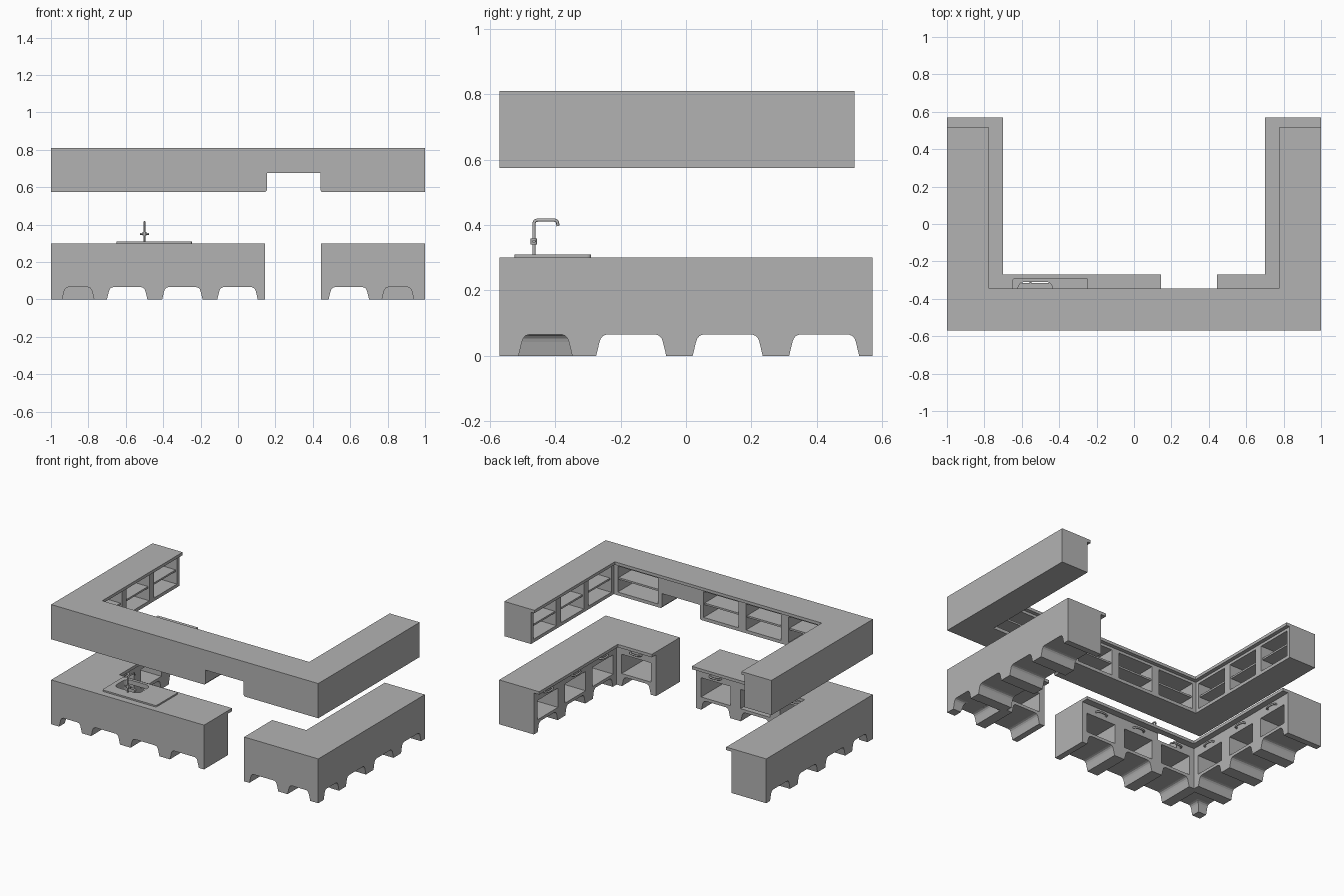
import bpy, bmesh, math
from mathutils import Vector

if "Cube" in bpy.data.objects:
    bpy.data.objects.remove(bpy.data.objects["Cube"], do_unlink=True)

grey = bpy.data.materials.new("plain grey")
grey.use_nodes = True
grey.diffuse_color = (0.45, 0.45, 0.45, 1)
grey.node_tree.nodes["Principled BSDF"].inputs["Base Color"].default_value = (0.45, 0.45, 0.45, 1)


def finish(name, bm):
    bmesh.ops.recalc_face_normals(bm, faces=bm.faces)
    mesh = bpy.data.meshes.new(name)
    bm.to_mesh(mesh)
    bm.free()
    mesh.materials.append(grey)
    obj = bpy.data.objects.new(name, mesh)
    bpy.context.collection.objects.link(obj)
    return obj


def prism(name, pts, axis, a, b):
    """Extrude a 2D outline along an axis from a to b."""
    place = {"x": lambda u, v, w: (w, u, v),
             "y": lambda u, v, w: (u, w, v),
             "z": lambda u, v, w: (u, v, w)}[axis]
    bm = bmesh.new()
    low = [bm.verts.new(place(u, v, a)) for u, v in pts]
    high = [bm.verts.new(place(u, v, b)) for u, v in pts]
    bm.faces.new(low)
    bm.faces.new(high)
    n = len(pts)
    for i in range(n):
        j = (i + 1) % n
        bm.faces.new((low[i], low[j], high[j], high[i]))
    return finish(name, bm)


def box(name, x, y, z):
    return prism(name, [(x[0], y[0]), (x[1], y[0]), (x[1], y[1]), (x[0], y[1])], "z", *z)


def round_rect(x0, x1, y0, y1, r, steps=5):
    pts = []
    for k, (cx, cy) in enumerate([(x1 - r, y1 - r), (x0 + r, y1 - r), (x0 + r, y0 + r), (x1 - r, y0 + r)]):
        for i in range(steps + 1):
            t = math.pi / 2 * (k + i / steps)
            pts.append((cx + r * math.cos(t), cy + r * math.sin(t)))
    return pts


def cut(obj, cutters):
    for c in cutters:
        mod = obj.modifiers.new("cut", "BOOLEAN")
        mod.object, mod.operation, mod.solver = c, "DIFFERENCE", "EXACT"
        bpy.context.view_layer.objects.active = obj
        bpy.ops.object.modifier_apply(modifier=mod.name)


def remove(objs):
    for o in objs:
        bpy.data.objects.remove(o, do_unlink=True)


def tube(name, pts, radius, smooth_path=False):
    curve = bpy.data.curves.new(name, "CURVE")
    curve.dimensions = "3D"
    curve.bevel_depth, curve.bevel_resolution, curve.use_fill_caps = radius, 2, True
    sp = curve.splines.new("POLY")
    sp.points.add(len(pts) - 1)
    for p, co in zip(sp.points, pts):
        p.co = (*co, 1)
    curve.materials.append(grey)
    obj = bpy.data.objects.new(name, curve)
    bpy.context.collection.objects.link(obj)
    return obj


def arch(c, h):
    """Outline of a leg arch with slanted sides and rounded top."""
    half = [(h, -0.02), (h, 0), (h - 0.010, 0.042), (h - 0.014, 0.053), (h - 0.021, 0.061), (h - 0.032, 0.065)]
    return [(c + u, v) for u, v in half] + [(c - u, v) for u, v in reversed(half)]


def span(a, b):
    return min(a, b), max(a, b)


# Layout of the base and wall cabinets
WALL_Y, BASE_X, BASE_Y = -0.57, 0.74, -0.315
UP_X, UP_Y, UP_END = 0.80, -0.37, 0.515
ARM_BAY = (0.57 - BASE_Y) / 3


def handle(name, base, along, out):
    pts = []
    for i in range(9):
        t = math.pi * i / 8
        p = Vector(base) + Vector(along) * 0.04 * math.cos(t) + Vector(out) * 0.022 * math.sin(t) ** 0.6
        pts.append(tuple(p))
    tube(name, pts, 0.006)


def base_unit(side, label, x_end, bays):
    """L-shaped base cabinet run; side is -1 or 1, bays run in from the corner."""
    def outline(ix, iy):
        return [(side, WALL_Y), (x_end, WALL_Y), (x_end, iy), (side * ix, iy), (side * ix, 0.57), (side, 0.57)]

    body = prism(label + "_base_cabinet", outline(BASE_X, BASE_Y), "z", 0, 0.28)
    top = prism(label + "_countertop", outline(0.70, -0.27), "z", 0.28, 0.30)
    cutters = []
    # crossing arches under the corner
    cutters.append(prism("cutter", arch(side * 0.855, 0.085), "y", -0.6, -0.345))
    cutters.append(prism("cutter", arch(-0.43, 0.082), "x", *span(side * 1.03, side * 0.80)))
    # bays along the wall
    width = abs(abs(x_end - side * BASE_X)) / bays
    for i in range(bays):
        c = side * BASE_X - side * width * (i + 0.5)
        cutters.append(prism("cutter", arch(c, 0.108), "y", -0.6, -0.25))
        cutters.append(box("cutter", (c - 0.11, c + 0.11), (-0.55, -0.25), (0.085, 0.215)))
        handle(label + "_wall_handle", (c, BASE_Y, 0.247), (1, 0, 0), (0, 1, 0))
    # bays along the side arm
    for i in range(3):
        c = BASE_Y + ARM_BAY * (i + 0.5)
        cutters.append(prism("cutter", arch(c, 0.107), "x", *span(side * 1.03, side * 0.68)))
        cutters.append(box("cutter", span(side * 0.98, side * 0.68), (c - 0.11, c + 0.11), (0.085, 0.215)))
        handle(label + "_arm_handle", (side * BASE_X, c, 0.247), (0, 1, 0), (-side, 0, 0))
    cut(body, cutters)
    remove(cutters)
    return body, top


right_body, right_top = base_unit(-1, "right", 0.145, 3)
base_unit(1, "left", 0.445, 1)

# Sink with a basin and a drainer
rim = prism("sink_rim", round_rect(-0.65, -0.245, -0.525, -0.29, 0.012), "z", 0.298, 0.31)
basin = prism("cutter", round_rect(-0.62, -0.435, -0.445, -0.31, 0.035), "z", 0.235, 0.33)
for part in (right_body, right_top, rim):
    cut(part, [basin])
remove([basin])

# Tap with a bent spout and cross handle
path = [(-0.5, -0.465, 0.305), (-0.5, -0.465, 0.405), (-0.5, -0.462, 0.412), (-0.5, -0.455, 0.415),
        (-0.5, -0.402, 0.415), (-0.5, -0.394, 0.411), (-0.5, -0.391, 0.397)]
tube("tap_spout", path, 0.005)
tube("tap_handle", [(-0.525, -0.465, 0.35), (-0.475, -0.465, 0.35)], 0.005)
tube("tap_collar", [(-0.5, -0.465, 0.341), (-0.5, -0.465, 0.359)], 0.010)


# U-shaped wall cabinets
def u_outline(ix, iy):
    return [(-1, WALL_Y), (1, WALL_Y), (1, UP_END), (ix, UP_END), (ix, iy), (-ix, iy), (-ix, UP_END), (-1, UP_END)]


upper = prism("wall_cabinets", u_outline(UP_X, UP_Y), "z", 0.575, 0.79)
prism("wall_cabinet_top", u_outline(0.775, -0.345), "z", 0.79, 0.81)
hood = [(0.148, 0.56), (0.148, 0.575), (0.155, 0.585), (0.155, 0.675),
        (0.44, 0.675), (0.44, 0.585), (0.447, 0.575), (0.447, 0.56)]
cutters = [prism("cutter", hood, "y", -0.6, -0.33)]


def cubby(x, y, shelf_x, shelf_y):
    cutters.append(box("cutter", x, y, (0.597, 0.772)))
    box("wall_shelf", shelf_x, shelf_y, (0.679, 0.691))


wall_bay = (UP_X + 0.155) / 3
centres = [(-UP_X + wall_bay * (i + 0.5), wall_bay / 2 - 0.028) for i in range(3)] + [(0.62, 0.15)]
for c, h in centres:
    cubby((c - h, c + h), (-0.55, -0.34), (c - h, c + h), (-0.55, UP_Y - 0.01))
for side in (-1, 1):
    bay = (UP_END - UP_Y) / 3
    for i in range(3):
        c = UP_Y + bay * (i + 0.5)
        ys = (c - 0.122, c + 0.122)
        cubby(span(side * 0.98, side * 0.77), ys, span(side * 0.98, side * (UP_X + 0.01)), ys)
cut(upper, cutters)
remove(cutters)
